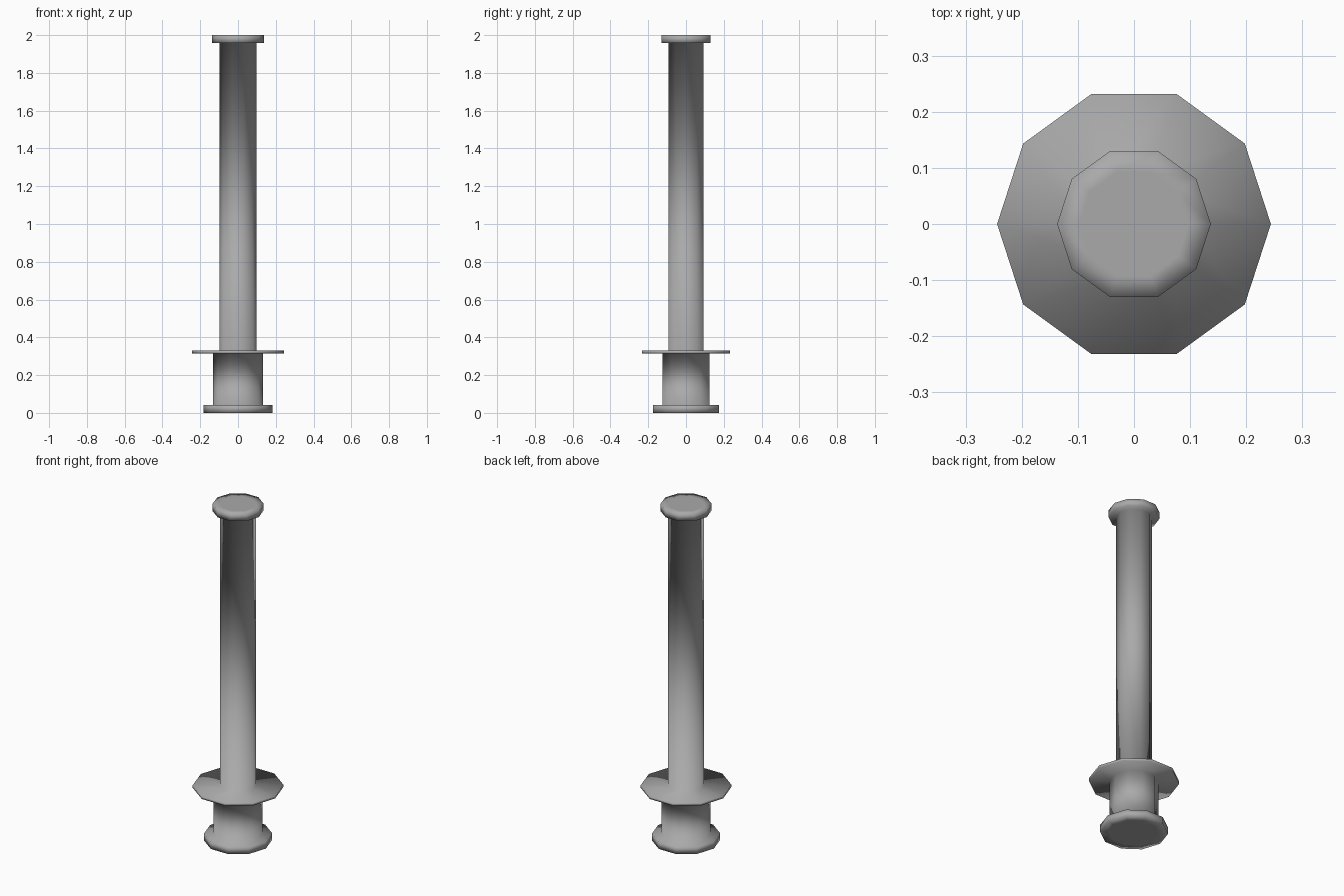
import bpy, bmesh, math

if "Cube" in bpy.data.objects:
    bpy.data.objects.remove(bpy.data.objects["Cube"])

SIDES = 10

grey = bpy.data.materials.new("mid_grey")
grey.diffuse_color = (0.4, 0.4, 0.4, 1)
grey.use_nodes = True
grey.node_tree.nodes["Principled BSDF"].inputs["Base Color"].default_value = grey.diffuse_color

# Radius and height of each ring, from the bottom up
profile = [
    (0.133, 0.0), (0.183, 0.0), (0.183, 0.042), (0.132, 0.042),      # foot disc
    (0.132, 0.314), (0.244, 0.314), (0.244, 0.329), (0.097, 0.329),  # barrel and collar
    (0.097, 1.957),                                                  # shaft
    (0.137, 1.957), (0.137, 2.0), (0.097, 2.0),                      # head disc
]


def lathe(name, rings):
    """Turn a ring profile into one closed ten-sided body."""
    bm = bmesh.new()
    loops = []
    for r, z in rings:
        loops.append([bm.verts.new((r * math.cos(math.tau * i / SIDES),
                                    r * math.sin(math.tau * i / SIDES), z))
                      for i in range(SIDES)])
    for low, high in zip(loops, loops[1:]):
        for i in range(SIDES):
            j = (i + 1) % SIDES
            bm.faces.new((low[i], low[j], high[j], high[i]))
    bm.faces.new(loops[0][::-1])
    bm.faces.new(loops[-1])
    bmesh.ops.recalc_face_normals(bm, faces=bm.faces)
    for f in bm.faces:
        f.smooth = True  # soft shading runs over every edge
    mesh = bpy.data.meshes.new(name)
    bm.to_mesh(mesh)
    bm.free()
    mesh.materials.append(grey)
    obj = bpy.data.objects.new(name, mesh)
    bpy.context.collection.objects.link(obj)
    return obj


lathe("collared_rod", profile)
